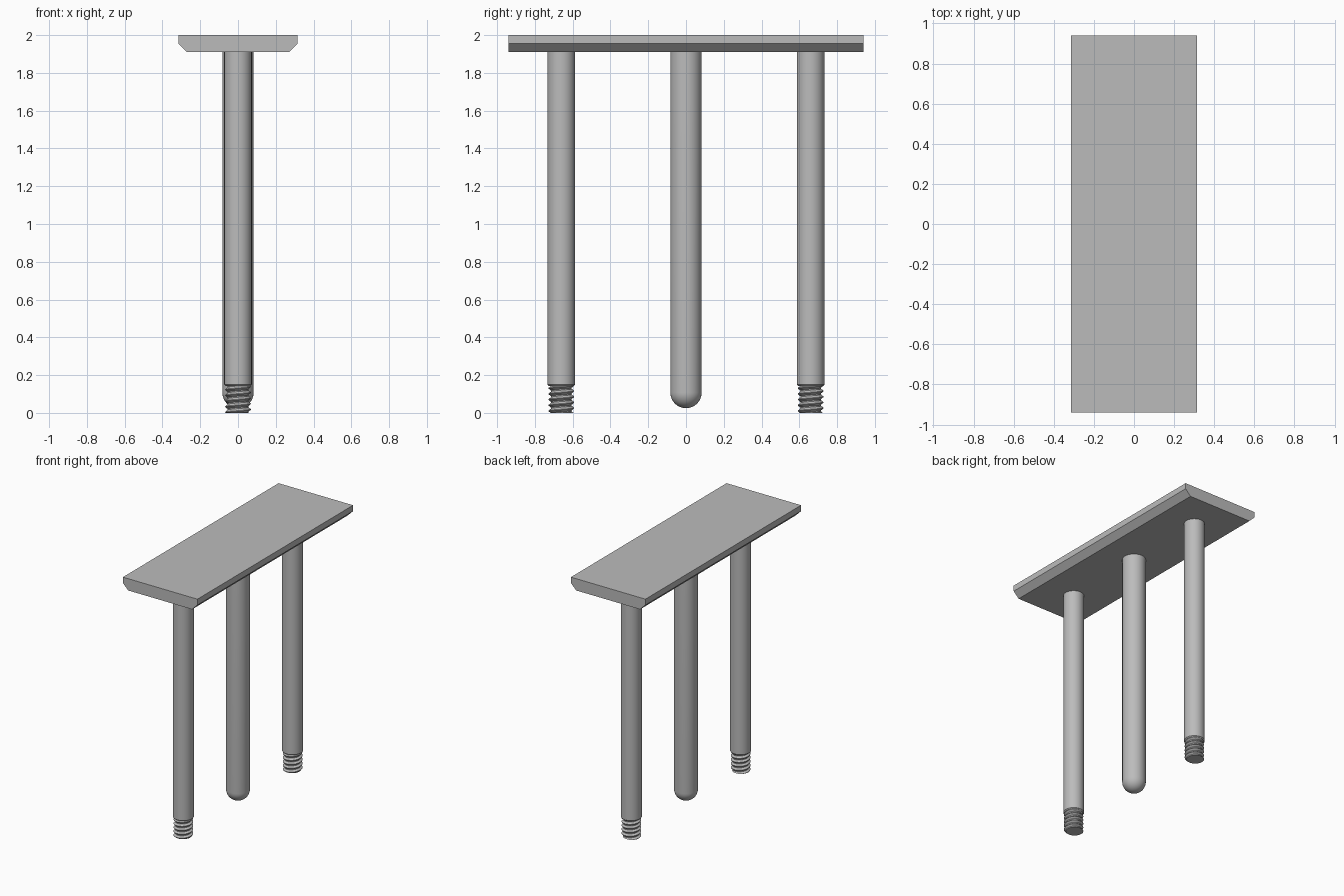
import bpy, bmesh, math

if "Cube" in bpy.data.objects:
    bpy.data.objects.remove(bpy.data.objects["Cube"])

grey = bpy.data.materials.new("plain_grey")
grey.use_nodes = True
colour = (0.5, 0.5, 0.5, 1)
grey.diffuse_color = colour
grey.node_tree.nodes["Principled BSDF"].inputs["Base Color"].default_value = colour

SIDES = 48


def finish(bm, name, location=(0, 0, 0), smooth=True):
    bmesh.ops.remove_doubles(bm, verts=bm.verts, dist=1e-5)
    bmesh.ops.recalc_face_normals(bm, faces=bm.faces)
    mesh = bpy.data.meshes.new(name)
    bm.to_mesh(mesh)
    bm.free()
    mesh.materials.append(grey)
    obj = bpy.data.objects.new(name, mesh)
    obj.location = location
    bpy.context.collection.objects.link(obj)
    if smooth:
        bpy.ops.object.select_all(action="DESELECT")
        obj.select_set(True)
        bpy.context.view_layer.objects.active = obj
        bpy.ops.object.shade_smooth_by_angle(angle=math.radians(35))


def lathe(name, profile, location):
    """Spin a profile of (radius, height) points round the z axis."""
    bm = bmesh.new()
    verts = [bm.verts.new((r, 0, z)) for r, z in profile]
    edges = [bm.edges.new(pair) for pair in zip(verts, verts[1:])]
    bmesh.ops.spin(bm, geom=verts + edges, cent=(0, 0, 0), axis=(0, 0, 1),
                   angle=math.tau, steps=SIDES)
    finish(bm, name, location)


def thread(name, location, height=0.15, pitch=0.03, root=0.055, crest=0.068):
    """Helical ridge trimmed flat and capped at both ends."""
    bm = bmesh.new()
    shape = [(root, 0), (root, 0.2), (crest, 0.55), (crest, 0.65)]
    turns = range(-2, round(height / pitch) + 2)
    rows = [(r, (turn + t) * pitch) for turn in turns for r, t in shape]
    grid = []
    for i in range(SIDES + 1):
        a = math.tau * i / SIDES
        grid.append([bm.verts.new((r * math.cos(a), r * math.sin(a),
                                   z + pitch * i / SIDES)) for r, z in rows])
    for left, right in zip(grid, grid[1:]):
        for k in range(len(rows) - 1):
            bm.faces.new((left[k], right[k], right[k + 1], left[k + 1]))
    bmesh.ops.remove_doubles(bm, verts=bm.verts, dist=1e-5)
    for z, up in ((0, -1), (height, 1)):
        cut = bmesh.ops.bisect_plane(
            bm, geom=bm.verts[:] + bm.edges[:] + bm.faces[:], dist=1e-6,
            plane_co=(0, 0, z), plane_no=(0, 0, up), clear_outer=True)
        rim = [e for e in cut["geom_cut"]
               if isinstance(e, bmesh.types.BMEdge) and e.is_boundary]
        bmesh.ops.edgeloop_fill(bm, edges=rim)
    finish(bm, name, location)


# Top plate with bevelled long lower edges
bm = bmesh.new()
section = [(-0.27, 1.91), (0.27, 1.91), (0.315, 1.955),
           (0.315, 2), (-0.315, 2), (-0.315, 1.955)]
end = bm.faces.new([bm.verts.new((x, -0.94, z)) for x, z in section])
long = bmesh.ops.extrude_face_region(bm, geom=[end], use_keep_orig=True)
bmesh.ops.translate(bm, vec=(0, 1.88, 0), verts=[
    v for v in long["geom"] if isinstance(v, bmesh.types.BMVert)])
finish(bm, "top_plate", smooth=False)

# Outer legs with threaded feet
for side, y in (("front", -0.66), ("back", 0.66)):
    lathe(side + "_leg", [(0, 0.143), (0.066, 0.143), (0.073, 0.15),
                          (0.073, 1.91), (0, 1.91)], (0, y, 0))
    thread(side + "_thread", (0, y, 0))

# Middle pin with a domed lower end
R, BOTTOM = 0.083, 0.025
dome = [(R * math.sin(a), BOTTOM + R - R * math.cos(a))
        for a in (math.pi / 2 * i / 12 for i in range(13))]
lathe("middle_pin", dome + [(R, 1.91), (0, 1.91)], (0, 0, 0))
